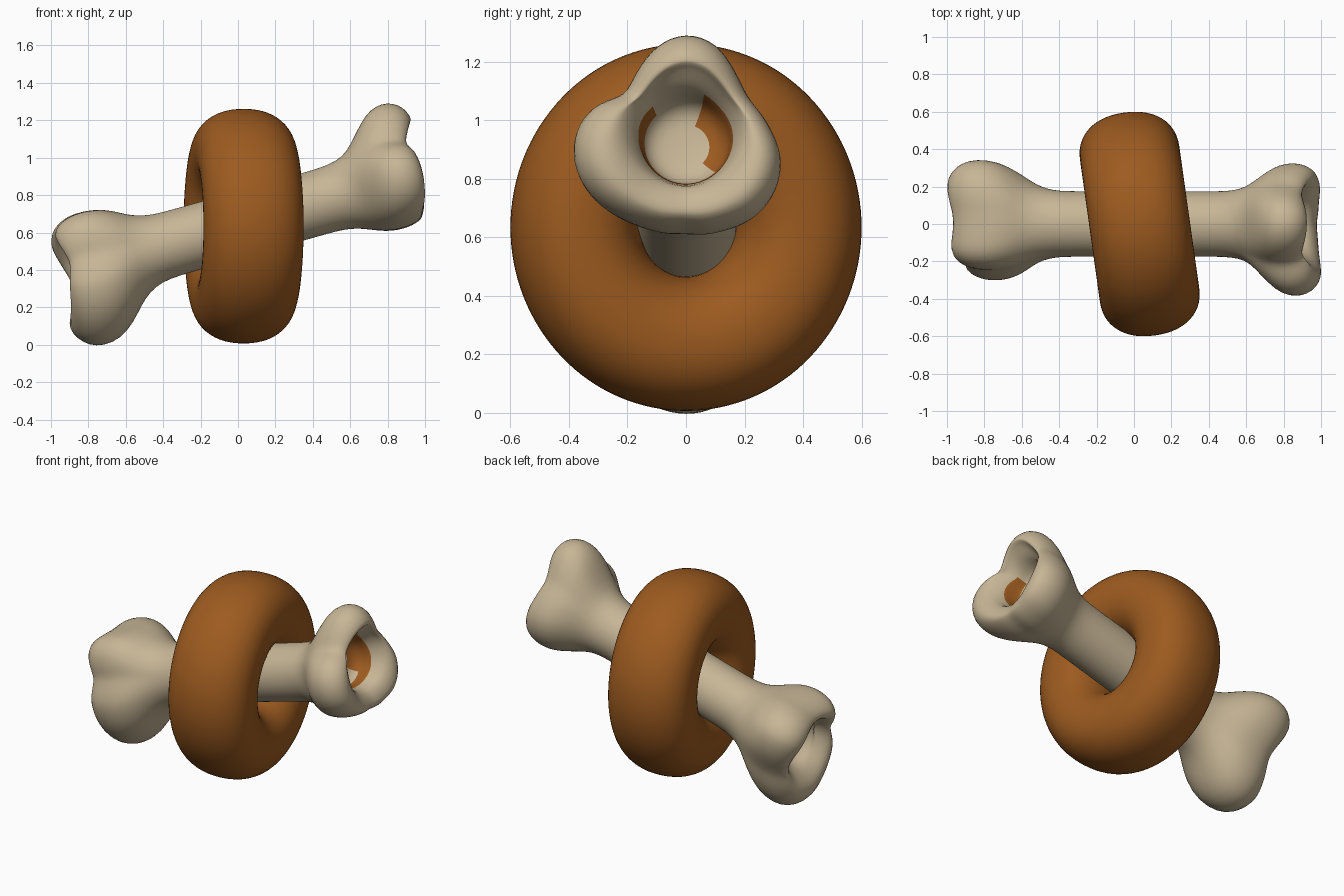
import bpy, bmesh
from math import sin, cos, pi, radians, floor
from mathutils import Matrix

if "Cube" in bpy.data.objects:
    bpy.data.objects.remove(bpy.data.objects["Cube"])


def material(name, rgb):
    m = bpy.data.materials.new(name)
    m.use_nodes = True
    m.diffuse_color = (*rgb, 1)
    m.node_tree.nodes["Principled BSDF"].inputs["Base Color"].default_value = (*rgb, 1)
    return m


BONE = material("bone cream", (0.57, 0.465, 0.305))
BROWN = material("leather brown", (0.335, 0.104, 0.014))


def finish(bm, name, mats, matrix):
    bmesh.ops.remove_doubles(bm, verts=bm.verts, dist=0.0005)
    bmesh.ops.recalc_face_normals(bm, faces=bm.faces)
    for f in bm.faces:
        f.smooth = True
    mesh = bpy.data.meshes.new(name)
    bm.to_mesh(mesh)
    bm.free()
    for m in mats:
        mesh.materials.append(m)
    ob = bpy.data.objects.new(name, mesh)
    bpy.context.collection.objects.link(ob)
    ob.matrix_world = matrix
    sub = ob.modifiers.new("Smooth", 'SUBSURF')
    sub.levels = sub.render_levels = 1


def cyclic(values, turn):
    """Smooth closed curve through evenly spaced values."""
    n = len(values)
    i = floor(turn * n)
    t = turn * n - i
    a, b, c, d = (values[(i + k) % n] for k in (-1, 0, 1, 2))
    return b + 0.5 * t * (c - a + t * (2*a - 5*b + 4*c - d + t * (3*(b - c) + d - a)))


# Bone: a shaft flaring into a lobed knuckle, folding over the rim into a cup
SHAFT = 0.175
SEGS = 48
# Outer skin: (position along half bone, share of lobe)
LEFT_FLARE = [(0, 0), (.2, 0), (.4, 0), (.49, 0), (.57, .04), (.64, .18), (.71, .54),
              (.785, .9), (.85, 1.03), (.91, 1.03), (.96, .92), (.995, .74)]
RIGHT_FLARE = [(0, 0), (.2, 0), (.38, 0), (.47, .04), (.545, .17), (.61, .42), (.67, .71),
               (.76, .99), (.86, 1.04), (.93, .94), (.98, .74)]
# Rim and cup: (position, share of lobe, base radius)
CUP = [(1.01, .47, SHAFT), (.99, .27, .165), (.94, .12, .16), (.9, .03, .155),
       (.86, 0, .153), (.82, 0, .145), (.79, 0, .12), (.775, 0, .085), (.77, 0, .02)]
# Knuckle radius every 15 degrees
LEFT_LOBES = [.32, .305, .295, .295, .335, .39, .41, .385, .335, .30, .345, .375,
              .38, .365, .335, .30, .275, .26, .25, .265, .28, .305, .32, .325]
RIGHT_LOBES = [.315, .29, .29, .325, .37, .41, .42, .41, .385, .36, .335, .31,
               .275, .255, .28, .31, .32, .30, .29, .30, .335, .37, .38, .35]


def half_bone(bm, flare, lobes, side, reach, lift, lined):
    profile = [(t, share, SHAFT) for t, share in flare] + CUP
    rings = []
    for t, share, base in profile:
        ring = []
        for k in range(SEGS):
            a = 2 * pi * k / SEGS
            lobe = cyclic(lobes, k / SEGS)
            r = base + share * (lobe - SHAFT)
            rim = reach + 0.55 * (lobe - 0.32)
            u = t * rim if share else t
            v = r * sin(a) + (lift if base < SHAFT else 0)
            ring.append(bm.verts.new((side * u, r * cos(a), side * v)))
        rings.append(ring)
    for i in range(len(rings) - 1):
        base = profile[i][2]
        for k in range(SEGS):
            n = (k + 1) % SEGS
            f = bm.faces.new((rings[i][k], rings[i][n], rings[i+1][n], rings[i+1][k]))
            # Brown lining: bare at the top, reaching deeper on one side
            angle = 360 * (k + 0.5) / SEGS
            wall = 0.15 < base <= 0.155 and not 68 < angle < 138
            deep = 0.1 < base <= 0.15 and (angle < 68 or angle > 315)
            if lined and (wall or deep):
                f.material_index = 1
    bm.faces.new(rings[-1])


bm = bmesh.new()
half_bone(bm, LEFT_FLARE, LEFT_LOBES, 1, 0.99, 0.06, True)
half_bone(bm, RIGHT_FLARE, RIGHT_LOBES, -1, 0.955, 0, False)
tilt = Matrix.Translation((0, 0, 0.64)) @ Matrix.Rotation(radians(-15.7), 4, 'Y')
finish(bm, "bone", [BONE, BROWN], tilt)


# Ring: thick band with a rounded oval section, threaded by the bone
def rounded(v):
    return (abs(v) ** 0.9) * (1 if v >= 0 else -1)


bm = bmesh.new()
AROUND, SECTION = 64, 28
grid = []
for i in range(AROUND):
    a = 2 * pi * i / AROUND
    row = []
    for j in range(SECTION):
        b = 2 * pi * j / SECTION
        r = 0.382 + 0.222 * rounded(cos(b))
        row.append(bm.verts.new((0.27 * rounded(sin(b)), r * cos(a), 1.043 * r * sin(a))))
    grid.append(row)
for i in range(AROUND):
    p, q = grid[i], grid[(i + 1) % AROUND]
    for j in range(SECTION):
        n = (j + 1) % SECTION
        bm.faces.new((p[j], q[j], q[n], p[n]))
turn = Matrix.Translation((0.03, 0, 0.634)) @ Matrix.Rotation(radians(8), 4, 'Z')
finish(bm, "ring", [BROWN], turn)
